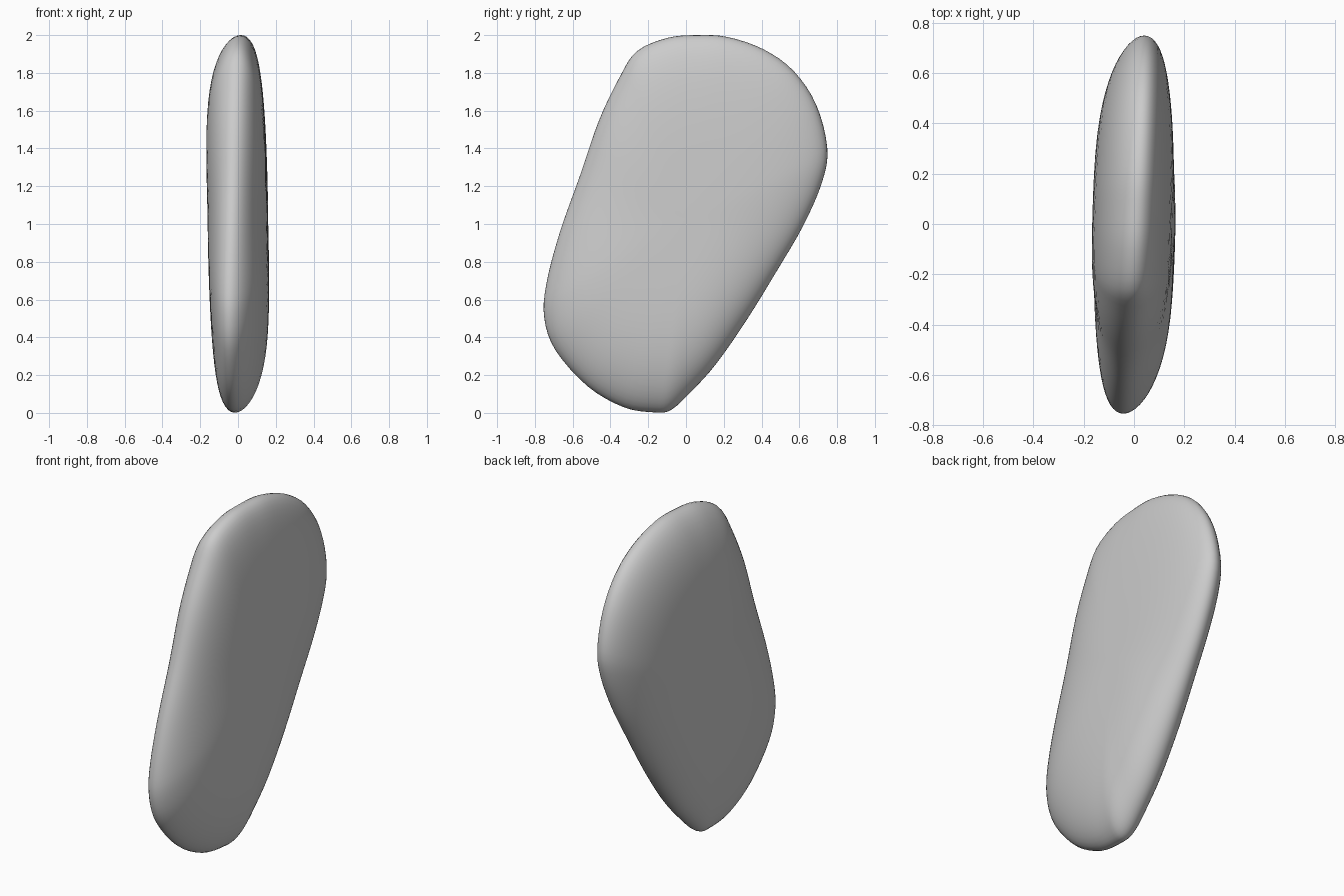
import bpy, bmesh, math
from mathutils import Vector

if "Cube" in bpy.data.objects:
    bpy.data.objects.remove(bpy.data.objects["Cube"])

# Side outline of the pebble (y, z)
OUTLINE = [(-0.17, 0.003), (-0.08, 0.015), (0.03, 0.115), (0.16, 0.26), (0.32, 0.49),
           (0.48, 0.75), (0.62, 0.99), (0.72, 1.22), (0.748, 1.4), (0.69, 1.63),
           (0.57, 1.81), (0.41, 1.925), (0.22, 1.99), (0.06, 2.0), (-0.1, 1.985),
           (-0.26, 1.915), (-0.35, 1.78), (-0.46, 1.55), (-0.56, 1.26), (-0.67, 0.95),
           (-0.74, 0.68), (-0.75, 0.5), (-0.69, 0.33), (-0.52, 0.14), (-0.33, 0.03)]
CENTRE = Vector((0.0, 1.03))
RINGS, STEPS, HALF = 20, 4, 0.158


def smooth_loop(points, steps):
    """Closed Catmull-Rom curve through the points."""
    p = [Vector(q) for q in points]
    n, out = len(p), []
    for i in range(n):
        a, b, c, d = p[i - 1], p[i], p[(i + 1) % n], p[(i + 2) % n]
        for k in range(steps):
            t = k / steps
            out.append(0.5 * (2 * b + (c - a) * t + (2 * a - 5 * b + 4 * c - d) * t * t
                              + (3 * b - a - 3 * c + d) * t ** 3))
    return out


def place(q, r, side):
    """Dome the face (softer to the sides, fuller to the ends) and lean it slightly."""
    d = q - CENTRE
    power = 2.7 + 1.3 * d.y ** 2 / max(d.length_squared, 1e-9)
    dome = max(0.0, 1 - r ** power)
    lean = dome * (0.025 * q.x - 0.025 * (q.y - 1)) + (1 - dome) * (0.05 * q.x + 0.01 * (q.y - 1))
    return (side * HALF * math.sqrt(dome) + lean, q.x, q.y)


loop = smooth_loop(OUTLINE, STEPS)
n = len(loop)
bm = bmesh.new()

# Rings from one face centre, over the rim, to the other face centre
rings = []
for j in range(1, 2 * RINGS):
    a = math.pi * j / (2 * RINGS)
    r = 1.0 if j == RINGS else math.sin(a)
    side = 1 if j < RINGS else -1
    rings.append([bm.verts.new(place(CENTRE + (q - CENTRE) * r, r, side)) for q in loop])
for lower, upper in zip(rings, rings[1:]):
    for i in range(n):
        k = (i + 1) % n
        bm.faces.new((lower[i], lower[k], upper[k], upper[i]))
for ring, side in ((rings[0], 1), (rings[-1], -1)):
    pole = bm.verts.new(place(CENTRE, 0, side))
    for i in range(n):
        bm.faces.new((ring[i], ring[(i + 1) % n], pole))
bmesh.ops.recalc_face_normals(bm, faces=bm.faces)
for f in bm.faces:
    f.smooth = True

mesh = bpy.data.meshes.new("flat_pebble")
bm.to_mesh(mesh)
bm.free()
pebble = bpy.data.objects.new("flat_pebble", mesh)
bpy.context.collection.objects.link(pebble)
